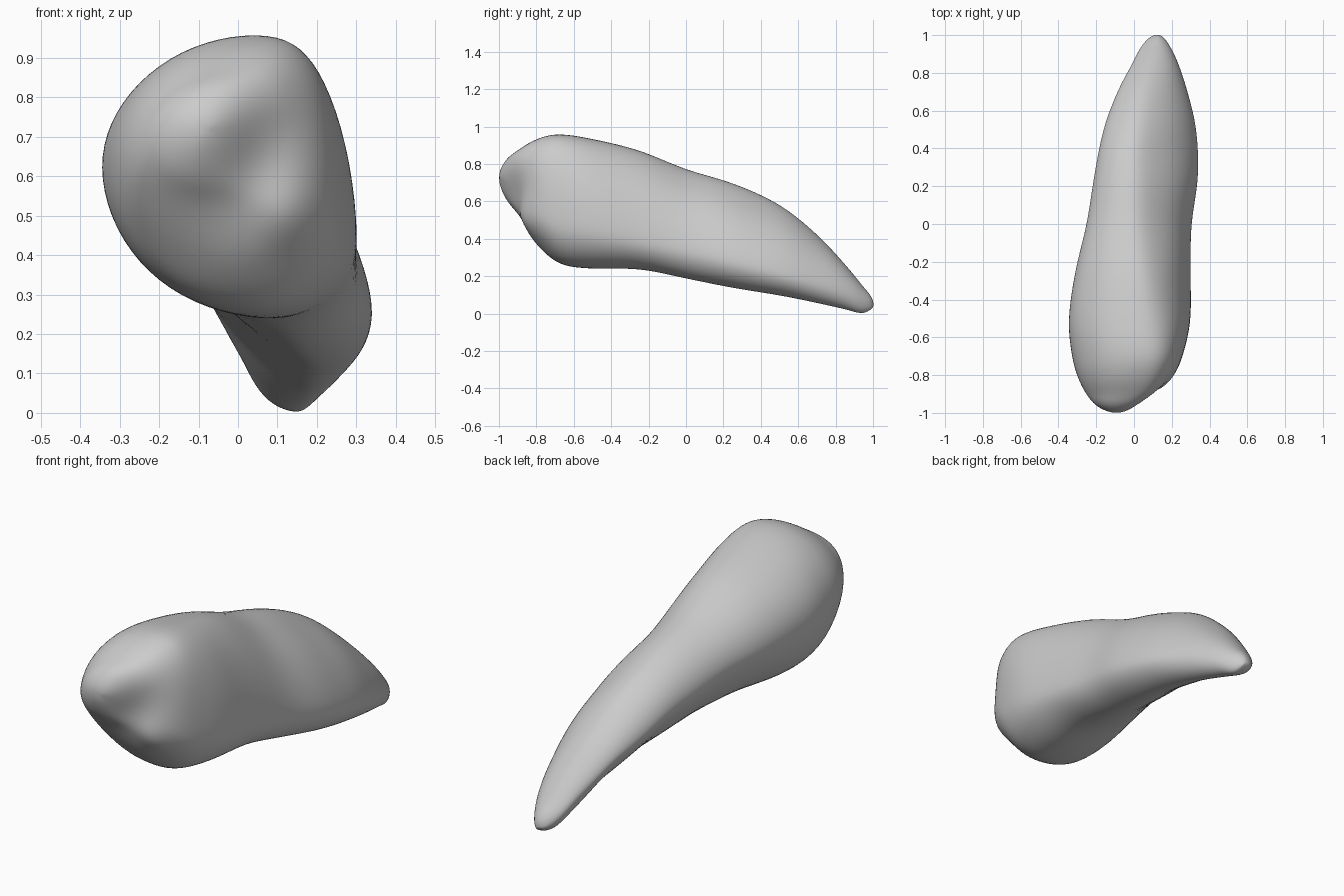
import bpy, bmesh
from math import sin, cos, pi, exp
from mathutils import Vector

cube = bpy.data.objects.get("Cube")
if cube:
    bpy.data.objects.remove(cube)

SIDES, STEPS = 72, 8

# Outline stations along the tooth: y, x min, x max, z min, z max
outline = [
    (-1.005, -.08, -.08, .72, .72), (-.97, -.19, .03, .6, .815),
    (-.9, -.255, .13, .515, .875), (-.8, -.305, .215, .38, .935),
    (-.68, -.335, .265, .265, .963), (-.5, -.35, .302, .237, .938),
    (-.25, -.315, .302, .235, .877), (0, -.255, .307, .185, .775),
    (.25, -.215, .342, .135, .7), (.5, -.165, .332, .095, .585),
    (.7, -.09, .285, .055, .425), (.85, -.01, .235, .022, .265),
    (.95, .045, .185, 0, .14), (1.005, .125, .125, .045, .045)]

# Where the extremes sit: y, x of top, x of bottom, z of left, z of right,
# then flatness of the lower left and upper right quarters
lean = [
    (-1, -.08, -.08, .72, .72, 1, 1), (-.9, 0, 0, .66, .63, .85, .68),
    (-.7, .05, .04, .63, .5, .95, .76), (-.4, .04, .08, .62, .43, 1.1, 1.05),
    (0, 0, .14, .56, .34, 1.45, 1.2), (.4, 0, .19, .47, .24, 1.6, 1.3),
    (.7, .05, .18, .32, .16, 1.6, 1.25), (.85, .09, .16, .19, .11, 1.25, 1.1),
    (1, .125, .14, .045, .045, 1, 1)]


def spline(rows, i, t):
    """Smooth blend through neighbouring rows."""
    a, b, c, d = (rows[min(max(k, 0), len(rows) - 1)] for k in range(i - 1, i + 3))
    return [q + .5 * t * (r - p + t * (2 * p - 5 * q + 4 * r - s + t * (3 * (q - r) + s - p)))
            for p, q, r, s in zip(a, b, c, d)]


def round_end(tip, base, u):
    """Parabolic cap: size grows with u while y moves with u squared."""
    return [a + (b - a) * (u if n else u * u) for n, (a, b) in enumerate(zip(tip, base))]


def lookup(rows, y):
    for lo, hi in zip(rows, rows[1:]):
        if y <= hi[0]:
            t = max(0, (y - lo[0]) / (hi[0] - lo[0]))
            return [p + (q - p) * t for p, q in zip(lo, hi)]
    return rows[-1]


def section(row):
    """Oval made of four quarter arcs between the extreme points."""
    y, x0, x1, z0, z1 = row
    _, xt, xb, zl, zr, low_left, up_right = lookup(lean, y)
    xt, xb = (min(max(v, x0), x1) for v in (xt, xb))
    zl, zr = (min(max(v, z0), z1) for v in (zl, zr))
    ring = []
    for k in range(SIDES):
        s, c = sin(2 * pi * k / SIDES), cos(2 * pi * k / SIDES)
        right, up = s >= 0, c >= 0
        power = 1 if right != up else up_right if up else low_left
        mid_x, mid_z = (xt if up else xb), (zr if right else zl)
        ring.append(Vector((mid_x + ((x1 if right else x0) - mid_x) * abs(s) ** power, y,
                            mid_z + ((z1 if up else z0) - mid_z) * abs(c) ** power)))
    return ring


# Biting face relief: x, z, radius along valley, radius across, push in y
relief = [(.05, .64, .14, .1, .055), (.13, .49, .07, .07, -.025), (.0, .37, .08, .06, -.015)]


def sculpt(p):
    front = 1 / (1 + exp((p.y + .68) * 25))
    push = 0
    for x, z, along, across, depth in relief:
        u, v = (p.x - x + p.z - z) * .707, (p.z - z - p.x + x) * .707
        push += depth * exp(-(u / along) ** 2 - (v / across) ** 2)
    # Shallow groove down the upper side of the root
    groove = .012 * exp(-((p.x - .13) / .06) ** 2 - ((p.y - .15) / .5) ** 2)
    upper = min(max((p.z - lookup(lean, p.y)[4]) / .15, 0), 1)
    return p + Vector((0, push * front, -groove * upper))


# Loft the tooth
bm = bmesh.new()
rings = []
last = len(outline) - 2
for i in range(last + 1):
    for j in range(STEPS):
        t = j / STEPS
        if i + j == 0:
            continue
        if i == 0:
            row = round_end(outline[0], outline[1], t)
        elif i == last:
            row = round_end(outline[-1], outline[last], 1 - t)
        else:
            row = spline(outline, i, t)
        rings.append([bm.verts.new(sculpt(p)) for p in section(row)])
for a, b in zip(rings, rings[1:]):
    for k in range(SIDES):
        n = (k + 1) % SIDES
        bm.faces.new((a[k], a[n], b[n], b[k]))
for ring, end in ((rings[0], outline[0]), (rings[-1], outline[-1])):
    tip = bm.verts.new((end[1], end[0], end[3]))
    for k in range(SIDES):
        bm.faces.new((ring[k], ring[(k + 1) % SIDES], tip))
for _ in range(12):
    bmesh.ops.smooth_vert(bm, verts=bm.verts, factor=.5,
                          use_axis_x=True, use_axis_y=True, use_axis_z=True)
bmesh.ops.recalc_face_normals(bm, faces=bm.faces)
mesh = bpy.data.meshes.new("tooth")
bm.to_mesh(mesh)
bm.free()
mesh.shade_smooth()
tooth = bpy.data.objects.new("tooth", mesh)
bpy.context.collection.objects.link(tooth)

# Plain grey material
grey = bpy.data.materials.new("light_grey")
grey.use_nodes = True
colour = (.6, .6, .6, 1)
grey.diffuse_color = colour
grey.node_tree.nodes["Principled BSDF"].inputs["Base Color"].default_value = colour
mesh.materials.append(grey)
